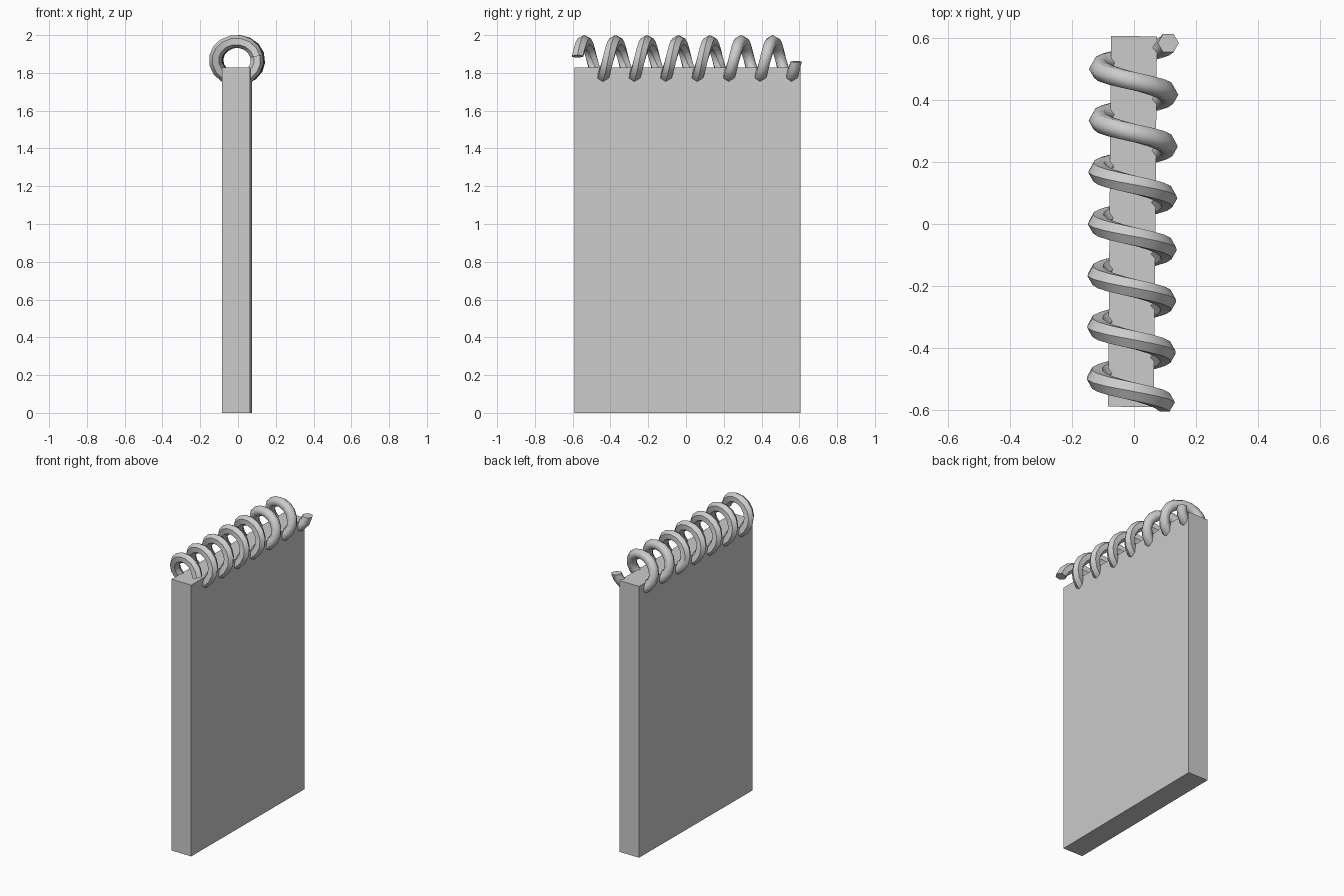
import bpy, bmesh, math
from mathutils import Vector

cube = bpy.data.objects.get("Cube")
if cube:
    bpy.data.objects.remove(cube, do_unlink=True)

grey = bpy.data.materials.new("light_grey")
grey.use_nodes = True
COLOUR = (0.6, 0.6, 0.6, 1)
grey.diffuse_color = COLOUR
grey.node_tree.nodes["Principled BSDF"].inputs["Base Color"].default_value = COLOUR


def add_object(name, bm):
    bmesh.ops.recalc_face_normals(bm, faces=bm.faces)
    mesh = bpy.data.meshes.new(name)
    bm.to_mesh(mesh)
    bm.free()
    mesh.materials.append(grey)
    obj = bpy.data.objects.new(name, mesh)
    bpy.context.collection.objects.link(obj)
    return obj


# Thick block of pages, turned very slightly about the vertical
bm = bmesh.new()
bmesh.ops.create_cube(bm, size=1)
bmesh.ops.scale(bm, vec=(0.148, 1.195, 1.828), verts=bm.verts)
pages = add_object("page_block", bm)
pages.location = (-0.005, 0.008, 0.914)
pages.rotation_euler.z = -0.0084

# Spiral binding: a six-sided tube swept along a helix on the y axis
SIDES, STEPS, PITCH = 6, 16, 0.1665
RADIUS_X, RADIUS_Z, TUBE = 0.111, 0.1, 0.034
START, END = math.radians(12), math.radians(7 * 360 - 4)
count = round((END - START) / math.tau * STEPS)
SMOOTH_FROM = 0.2          # the rear two turns are rounded

bm = bmesh.new()
rings = []
for i in range(count + 1):
    phi = START + (END - START) * i / count
    y = -0.58 + PITCH * phi / math.tau
    out = Vector((math.cos(phi), 0, math.sin(phi)))
    centre = Vector((-0.005 + 0.0084 * y + RADIUS_X * out.x, y,
                     1.867 + RADIUS_Z * out.z))
    ring = []
    for k in range(SIDES):
        a = math.tau * k / SIDES
        ring.append(bm.verts.new(centre + out * TUBE * math.cos(a)
                                 + Vector((0, TUBE * math.sin(a), 0))))
    rings.append(ring)

for r0, r1 in zip(rings, rings[1:]):
    for k in range(SIDES):
        j = (k + 1) % SIDES
        bm.faces.new((r0[k], r0[j], r1[j], r1[k])).smooth = True
    # Keep the ridges along the tube crisp on the front turns
    for v0, v1 in zip(r0, r1):
        bm.edges.get((v0, v1)).smooth = v0.co.y > SMOOTH_FROM

# Flat ends with crisp rims
for ring in (rings[0], rings[-1]):
    for e in bm.faces.new(ring).edges:
        e.smooth = False
add_object("spiral_binding", bm)
